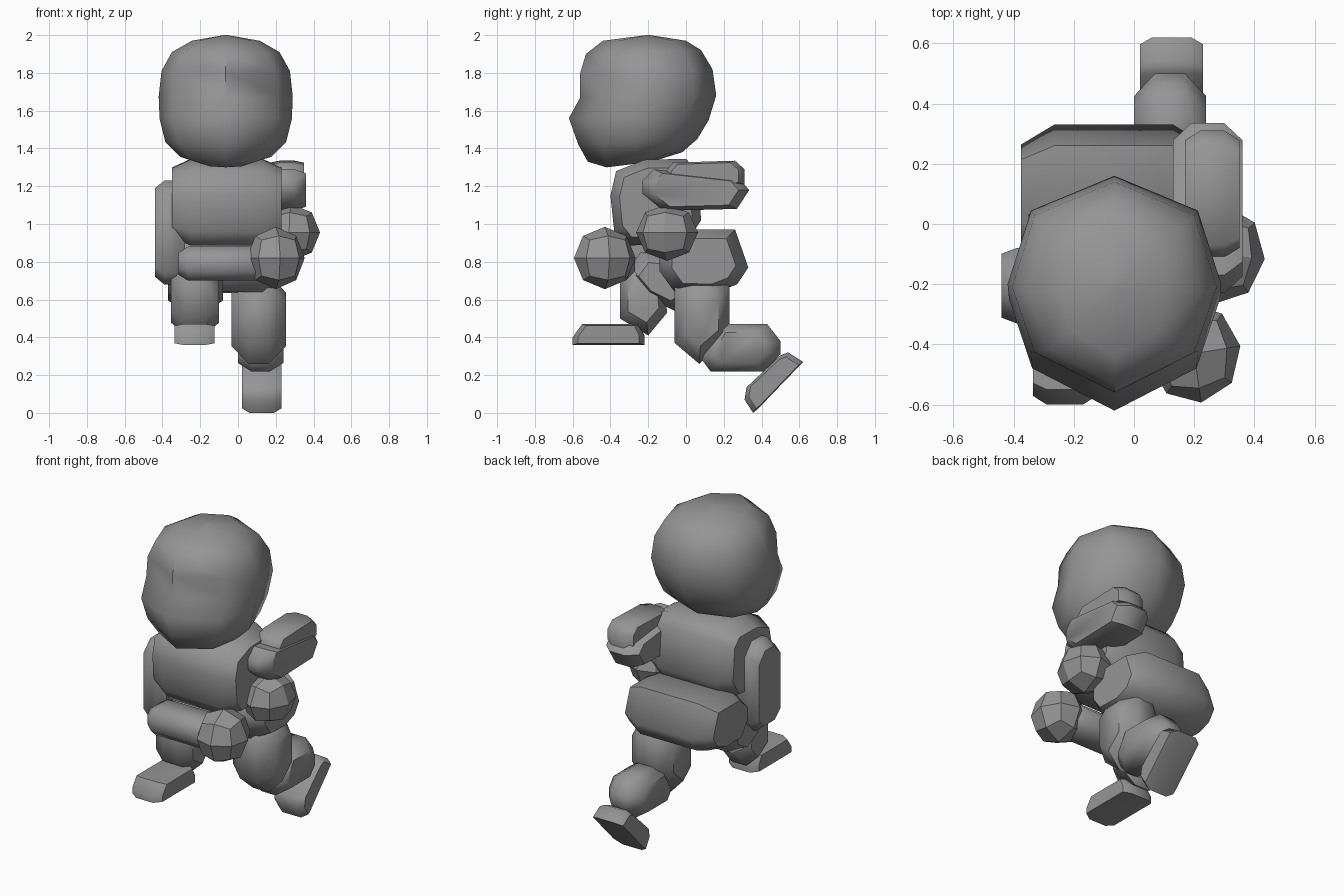
import bpy, bmesh, math
from mathutils import Vector, Matrix

grey = bpy.data.materials.new("plain grey")
grey.diffuse_color = (0.3, 0.3, 0.3, 1)


def finish(name, bm, smooth=True):
    bmesh.ops.recalc_face_normals(bm, faces=bm.faces)
    me = bpy.data.meshes.new(name)
    bm.to_mesh(me)
    bm.free()
    ob = bpy.data.objects.new(name, me)
    bpy.context.collection.objects.link(ob)
    me.materials.append(grey)
    if smooth:
        bpy.ops.object.select_all(action='DESELECT')
        ob.select_set(True)
        bpy.context.view_layer.objects.active = ob
        bpy.ops.object.shade_smooth_by_angle(angle=math.radians(50))
    return ob


def loft(bm, rings):
    """Bridge closed rings of equal length and cap both ends."""
    vs = [[bm.verts.new(p) for p in r] for r in rings]
    n = len(vs[0])
    for a, b in zip(vs, vs[1:]):
        for i in range(n):
            j = (i + 1) % n
            bm.faces.new((a[i], a[j], b[j], b[i]))
    bm.faces.new(vs[0])
    bm.faces.new(vs[-1])


def block(name, profile, x0, x1, chamfer, end_scale):
    """Side profile (y, z) swept across x, with chamfered ends."""
    cy = (min(p[0] for p in profile) + max(p[0] for p in profile)) / 2
    cz = (min(p[1] for p in profile) + max(p[1] for p in profile)) / 2
    rings = []
    for x, s in ((x0, end_scale), (x0 + chamfer, 1), (x1 - chamfer, 1), (x1, end_scale)):
        rings.append([(x, cy + (y - cy) * s, cz + (z - cz) * s) for y, z in profile])
    bm = bmesh.new()
    loft(bm, rings)
    return finish(name, bm)


# head: eight-sided rings as (z front, z back, y front, y back, half width)
head_rings = [
    (1.30, 1.33, -0.42, -0.18, 0.11), (1.33, 1.38, -0.52, -0.02, 0.24),
    (1.42, 1.45, -0.57, 0.06, 0.32), (1.56, 1.55, -0.62, 0.12, 0.35),
    (1.67, 1.68, -0.56, 0.16, 0.355), (1.80, 1.82, -0.56, 0.14, 0.34),
    (1.90, 1.92, -0.53, 0.08, 0.285), (1.97, 1.97, -0.44, 0.0, 0.18),
    (2.00, 2.00, -0.21, -0.19, 0.01)]
shape = [(0, 1), (0.78, 0.68), (1, 0), (0.78, -0.62), (0, -1), (-0.78, -0.62), (-1, 0), (-0.78, 0.68)]
rings = []
for zf, zb, yf, yb, w in head_rings:
    rings.append([(-0.065 + sx * w, (yf + yb) / 2 + sy * (yb - yf) / 2,
                   (zf + zb) / 2 + sy * (zb - zf) / 2) for sx, sy in shape])
bm = bmesh.new()
loft(bm, rings)
finish("head", bm)

# trunk
block("chest", [(-0.40, 1.15), (-0.37, 1.28), (-0.22, 1.34), (0.0, 1.345), (0.06, 1.28),
                (0.08, 1.02), (0.0, 0.90), (-0.32, 0.885), (-0.38, 0.96)], -0.35, 0.23, 0.1, 0.8)
block("pelvis", [(-0.14, 0.87), (-0.03, 0.97), (0.26, 0.97), (0.33, 0.77), (0.27, 0.68),
                 (0.15, 0.635), (-0.06, 0.64), (-0.14, 0.75)], -0.375, 0.24, 0.11, 0.72)

# trailing leg
block("rear_thigh", [(0.02, 0.73), (0.15, 0.73), (0.23, 0.67), (0.23, 0.40), (0.07, 0.26),
                     (-0.06, 0.37), (-0.06, 0.66)], -0.035, 0.255, 0.09, 0.6)
block("rear_shin", [(0.07, 0.30), (0.13, 0.22), (0.42, 0.22), (0.50, 0.31), (0.50, 0.38),
                    (0.43, 0.47), (0.17, 0.47)], 0.0, 0.24, 0.07, 0.65)
block("rear_foot", [(0.31, 0.07), (0.355, 0.0), (0.38, 0.02), (0.62, 0.27), (0.54, 0.32),
                    (0.50, 0.305), (0.32, 0.135)], 0.02, 0.23, 0.04, 0.85)

# leading leg
block("front_thigh", [(-0.24, 0.85), (-0.32, 0.74), (-0.22, 0.62), (-0.06, 0.54), (0.08, 0.62),
                      (0.08, 0.82)], -0.37, -0.08, 0.09, 0.65)
block("front_shin", [(-0.35, 0.74), (-0.35, 0.50), (-0.20, 0.41), (-0.10, 0.53), (-0.12, 0.75),
                     (-0.2, 0.8), (-0.3, 0.8)], -0.355, -0.10, 0.075, 0.65)
block("front_foot", [(-0.60, 0.36), (-0.60, 0.40), (-0.55, 0.47), (-0.25, 0.47), (-0.22, 0.41),
                     (-0.22, 0.36)], -0.335, -0.125, 0.045, 0.85)

# lowered arm, crossing in front of the trunk
block("lowered_upper_arm", [(-0.25, 1.23), (-0.15, 1.23), (-0.08, 1.15), (-0.08, 0.74), (-0.14, 0.68),
                            (-0.26, 0.68), (-0.33, 0.74), (-0.33, 1.15)], -0.44, -0.28, 0.05, 0.85)
block("lowered_forearm", [(-0.44, 0.88), (-0.32, 0.88), (-0.27, 0.83), (-0.27, 0.75), (-0.32, 0.70),
                          (-0.44, 0.70), (-0.49, 0.75), (-0.49, 0.83)], -0.315, 0.18, 0.05, 0.65)

# raised arm, reaching back
block("raised_upper_arm", [(-0.11, 1.28), (-0.07, 1.325), (0.26, 1.335), (0.31, 1.29), (0.31, 1.21),
                           (0.0, 1.2), (-0.10, 1.22)], 0.17, 0.35, 0.05, 0.85)
block("raised_forearm", [(-0.23, 1.23), (-0.17, 1.29), (0.28, 1.24), (0.335, 1.18), (0.27, 1.08),
                         (-0.12, 1.07), (-0.23, 1.16)], 0.13, 0.36, 0.06, 0.8)


# hands: faceted rounded cubes
def hand(name, centre, radii, turn):
    bm = bmesh.new()
    bmesh.ops.create_cube(bm, size=2)
    bmesh.ops.subdivide_edges(bm, edges=bm.edges[:], cuts=1, use_grid_fill=True)
    rot = Matrix.Rotation(turn, 3, 'Z')
    for v in bm.verts:
        d = rot @ v.co.normalized()
        v.co = Vector([centre[i] + d[i] * radii[i] for i in range(3)])
    finish(name, bm, smooth=False)


hand("lowered_hand", (0.20, -0.43, 0.82), (0.155, 0.165, 0.165), 0.15)
hand("raised_hand", (0.285, -0.10, 0.955), (0.15, 0.165, 0.15), -0.1)
